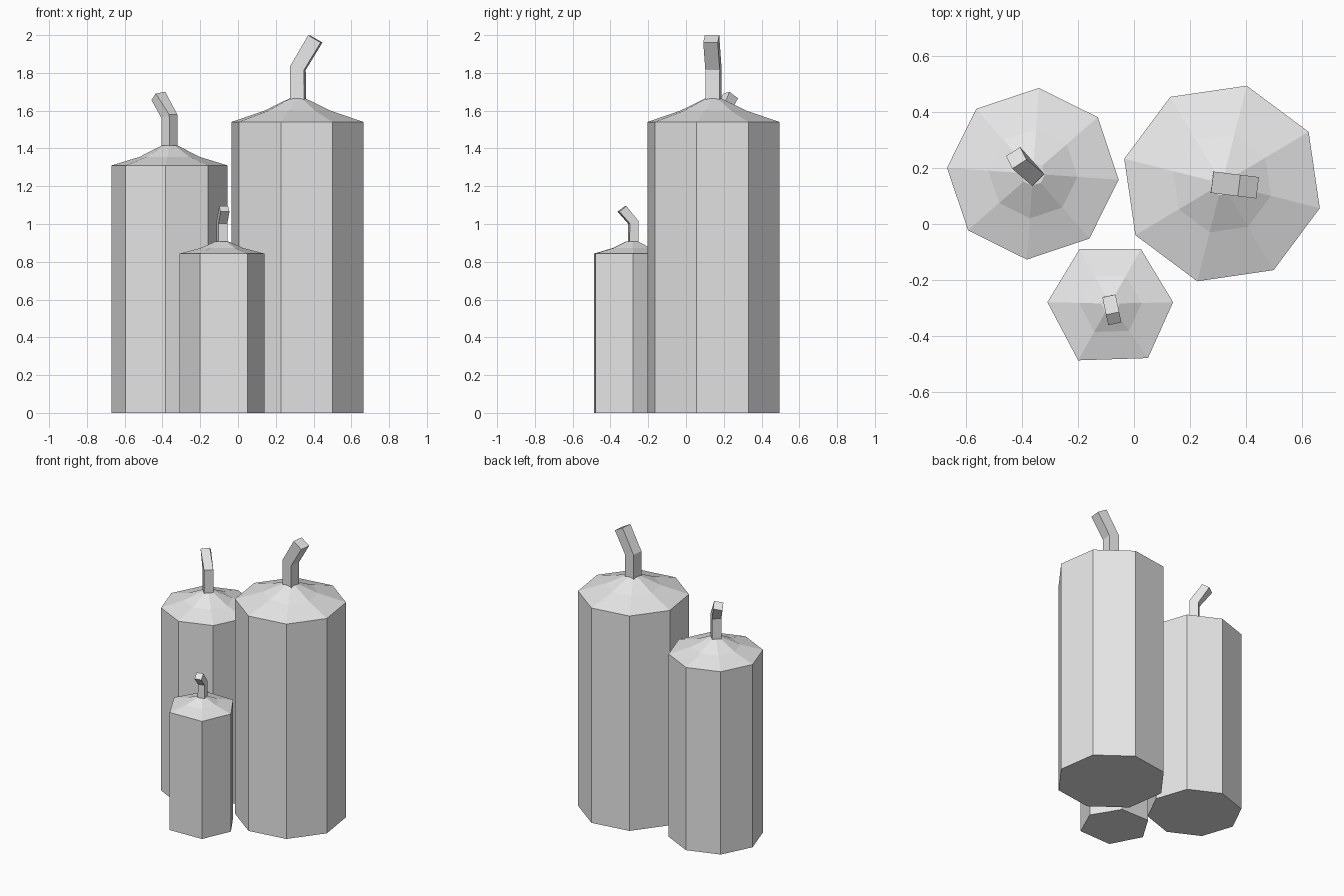
import bpy
import bmesh
from math import cos, sin, radians
from mathutils import Vector, Matrix

old = bpy.data.objects.get("Cube")
if old:
    bpy.data.objects.remove(old, do_unlink=True)

grey = bpy.data.materials.new("plain_grey")
grey.use_nodes = True
grey.diffuse_color = (0.8, 0.8, 0.8, 1)
grey.node_tree.nodes["Principled BSDF"].inputs["Base Color"].default_value = grey.diffuse_color


def loft(name, rings):
    """Skin a stack of equal-sized point rings and cap both ends."""
    bm = bmesh.new()
    loops = [[bm.verts.new(p) for p in ring] for ring in rings]
    n = len(loops[0])
    for low, high in zip(loops, loops[1:]):
        for i in range(n):
            j = (i + 1) % n
            bm.faces.new((low[i], low[j], high[j], high[i]))
    bm.faces.new(loops[0][::-1])
    bm.faces.new(loops[-1])
    bmesh.ops.recalc_face_normals(bm, faces=bm.faces)
    mesh = bpy.data.meshes.new(name)
    bm.to_mesh(mesh)
    bm.free()
    mesh.materials.append(grey)
    obj = bpy.data.objects.new(name, mesh)
    bpy.context.collection.objects.link(obj)
    return obj


def polygon(sides, radius, turn):
    angles = [radians(turn + 360 * i / sides) for i in range(sides)]
    return [(radius * cos(a), radius * sin(a)) for a in angles]


def candle(name, centre, outline, profile):
    """Faceted wax body; profile holds (scale of outline, height) pairs."""
    cx, cy = centre
    loft(name, [[(cx + x * s, cy + y * s, z) for x, y in outline]
                for s, z in profile])


def wick(name, centre, size, heading, sections):
    """Bent square wick; sections hold (reach, height, tilt, twist)."""
    rings = []
    h = size / 2
    for reach, z, tilt, twist in sections:
        turn = (Matrix.Rotation(radians(heading), 3, 'Z')
                @ Matrix.Rotation(radians(tilt), 3, 'Y')
                @ Matrix.Rotation(radians(twist), 3, 'Z'))
        a = radians(heading)
        origin = Vector((centre[0] + reach * cos(a), centre[1] + reach * sin(a), z))
        rings.append([origin + turn @ Vector((x, y, 0))
                      for x, y in ((-h, -h), (h, -h), (h, h), (-h, h))])
    loft(name, rings)


# Tall candle
candle("tall_candle", (0.315, 0.145), polygon(8, 0.361, -14.2),
       [(1, 0), (1, 1.54), (0.5, 1.6), (0.12, 1.665)])
wick("tall_wick", (0.317, 0.145), 0.077, -7,
     [(0, 1.62, 0, 0), (0, 1.825, 15, 0), (0.093, 1.98, 30, 0)])

# Medium candle
candle("medium_candle", (-0.362, 0.18), polygon(8, 0.308, -4),
       [(1, 0), (1, 1.31), (0.52, 1.355), (0.14, 1.415)])
wick("medium_wick", (-0.363, 0.178), 0.061, 135,
     [(0, 1.38, 0, 0), (0, 1.57, 18, 0), (0.083, 1.678, 36, -15)])

# Small candle, with a slightly uneven six-sided outline
small = [(0.225, 0.005), (0.11, 0.195), (-0.11, 0.195),
         (-0.225, 0.005), (-0.115, -0.203), (0.135, -0.195)]
candle("small_candle", (-0.085, -0.285), small,
       [(1, 0), (1, 0.843), (0.5, 0.873), (0.15, 0.908)])
wick("small_wick", (-0.085, -0.28), 0.048, -78,
     [(0, 0.88, 0, 0), (0, 1.01, 18, 0), (0.06, 1.08, 37, 0)])
